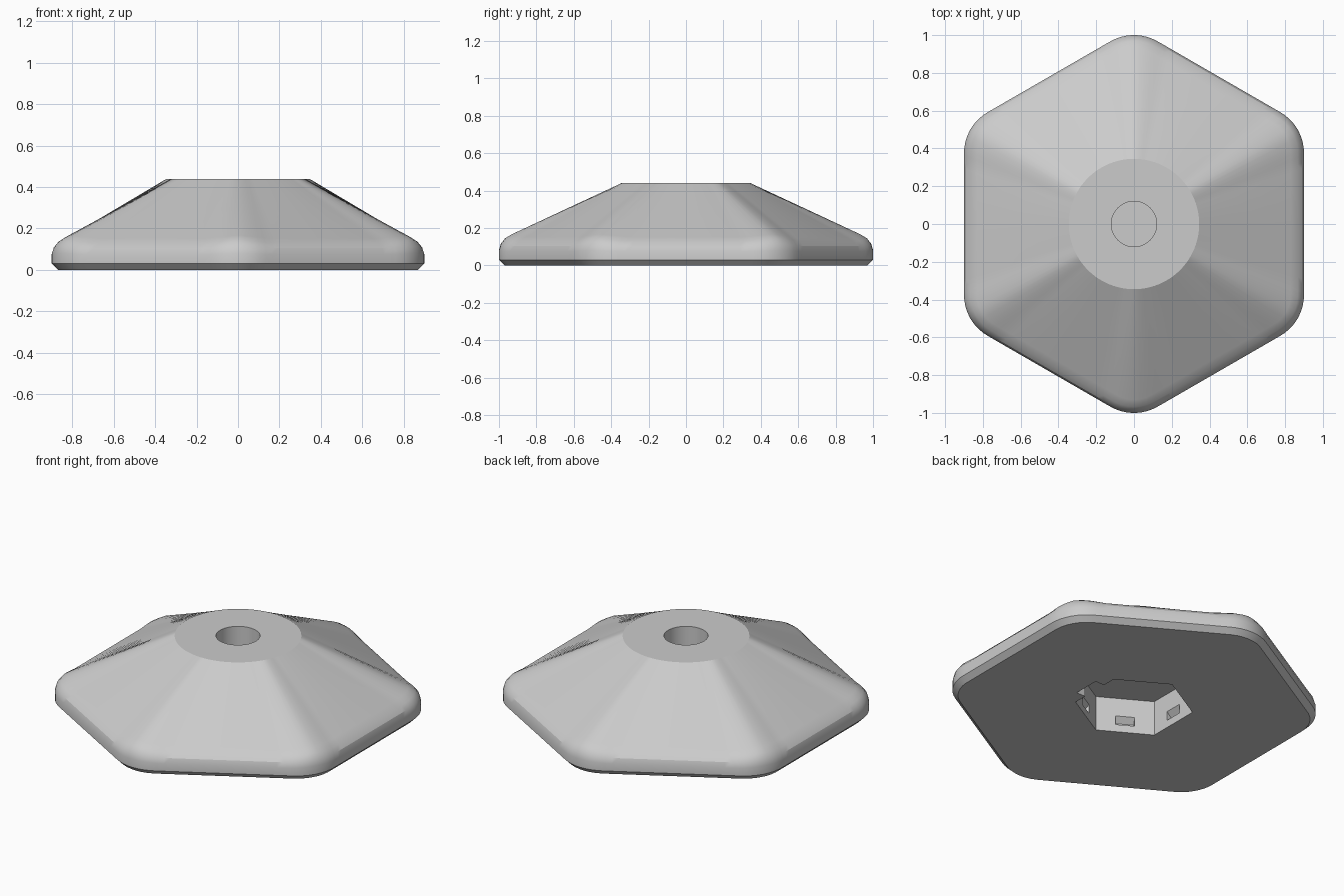
import bpy, bmesh
from math import sin, cos, tan, pi, sqrt, radians

cube = bpy.data.objects.get("Cube")
if cube:
    bpy.data.objects.remove(cube)

grey = bpy.data.materials.new("plain_grey")
grey.use_nodes = True
colour = (0.6, 0.6, 0.6, 1)
grey.diffuse_color = colour
grey.node_tree.nodes["Principled BSDF"].inputs["Base Color"].default_value = colour

APOTHEM, CORNER, SEGMENTS, TOP = 0.9, 0.25, 180, 0.44
CORE = APOTHEM - CORNER


def from_corner(angle):
    """Angle to the nearest hexagon corner; corners lie on the y axis."""
    return abs((angle - pi / 6 + pi / 6) % (pi / 3) - pi / 6)


def hexagon_radius(angle, inset):
    """Polar radius of the rounded hexagon, moved inward by inset."""
    t, apothem, r = from_corner(angle), APOTHEM - inset, CORNER - inset
    if apothem * tan(pi / 6 - t) <= CORE * tan(pi / 6):
        return apothem / cos(pi / 6 - t)
    reach = CORE / cos(pi / 6)
    return reach * cos(t) + sqrt(r * r - (reach * sin(t)) ** 2)


def make_object(name, bm):
    bmesh.ops.recalc_face_normals(bm, faces=bm.faces)
    mesh = bpy.data.meshes.new(name)
    bm.to_mesh(mesh)
    bm.free()
    mesh.materials.append(grey)
    obj = bpy.data.objects.new(name, mesh)
    bpy.context.collection.objects.link(obj)
    return obj


def prism(name, outline, place, low, high):
    """Solid between two copies of an outline."""
    bm = bmesh.new()
    ends = [[bm.verts.new(place(p, h)) for p in outline] for h in (low, high)]
    for end in ends:
        bm.faces.new(end)
    n = len(outline)
    for i in range(n):
        j = (i + 1) % n
        bm.faces.new((ends[0][i], ends[0][j], ends[1][j], ends[1][i]))
    return make_object(name, bm)


def polygon(radius, sides, start=0):
    return [(radius * cos(start + 2 * pi * i / sides),
             radius * sin(start + 2 * pi * i / sides)) for i in range(sides)]


# Body: chamfered foot, rounded shoulder, slopes blending into a round top
bm = bmesh.new()
angles = [2 * pi * i / SEGMENTS for i in range(SEGMENTS)]
rings = []
for inset, z, lift in ((0.03, 0, 0), (0, 0.03, 0), (0, 0.075, 0.005),
                       (0.01, 0.105, 0.01), (0.033, 0.13, 0.015),
                       (0.07, 0.152, 0.015)):
    ring = []
    for a in angles:
        r = hexagon_radius(a, inset)
        corner = max(0, 1 - from_corner(a) / radians(10))
        ring.append(bm.verts.new((r * cos(a), r * sin(a), z + lift * corner)))
    rings.append(ring)
rings.append([bm.verts.new((0.345 * cos(a), 0.345 * sin(a), TOP)) for a in angles])
for lower, upper in zip(rings, rings[1:]):
    for i in range(SEGMENTS):
        j = (i + 1) % SEGMENTS
        bm.faces.new((lower[i], lower[j], upper[j], upper[i]))
bm.faces.new(rings[0])
bm.faces.new(rings[-1])
body = make_object("hexagonal_body", bm)


def flat(p, h):
    return (p[0], p[1], h)


# Cutters: hexagonal pocket below, pry notch, blind hole on top
cutters = [
    prism("pocket_cutter", polygon(0.323, 6, pi / 6), flat, -0.1, 0.21),
    prism("notch_cutter", [(0.2, -0.08), (0.34, -0.08), (0.34, 0.08), (0.2, 0.08)],
          flat, -0.1, 0.12),
    prism("hole_cutter", polygon(0.12, 64), flat, 0.235, 0.6),
]

# Wedge-shaped catches in the pocket walls
catch = [(0.26, 0.045), (0.31, 0.045), (0.31, 0.068), (0.26, 0.12)]
for k in range(1, 6):
    def turned(p, h, a=k * pi / 3):
        return (p[0] * cos(a) - h * sin(a), p[0] * sin(a) + h * cos(a), p[1])
    cutters.append(prism("catch_cutter", catch, turned, -0.053, 0.053))

bpy.context.view_layer.objects.active = body
for cutter in cutters:
    cutter.hide_render = True
    cut = body.modifiers.new("cut", 'BOOLEAN')
    cut.operation, cut.solver, cut.object = 'DIFFERENCE', 'EXACT', cutter
    bpy.ops.object.modifier_apply(modifier=cut.name)
    bpy.data.objects.remove(cutter)

# Smooth shoulder, crisp rims
bpy.ops.object.select_all(action='DESELECT')
body.select_set(True)
bpy.ops.object.shade_smooth_by_angle(angle=radians(24))
